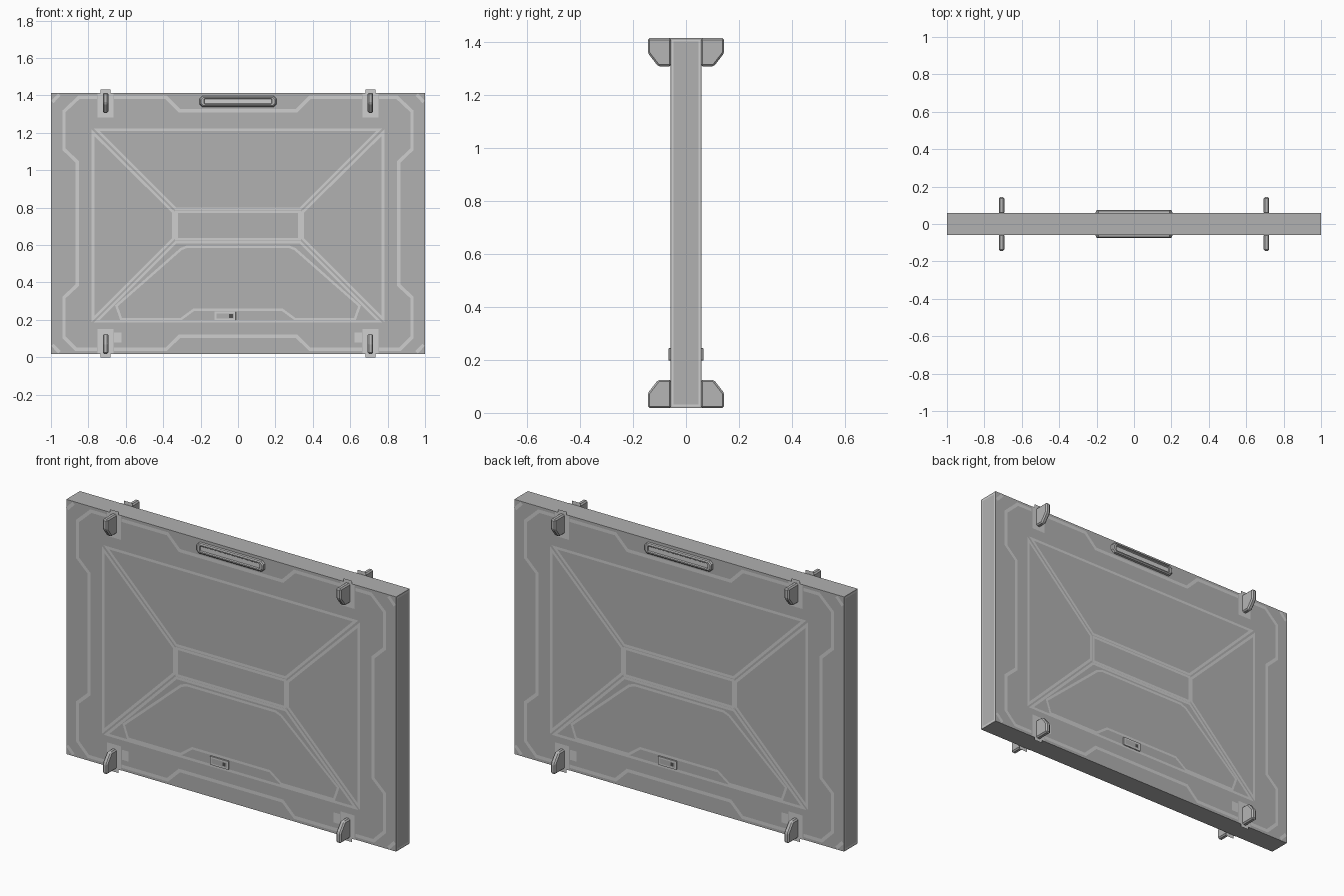
import bpy, bmesh
from mathutils import Vector

if "Cube" in bpy.data.objects:
    bpy.data.objects.remove(bpy.data.objects["Cube"])

Y = 0.059            # half thickness of the slab
ZB, ZT = 0.018, 1.414


def material(name, v):
    m = bpy.data.materials.new(name)
    m.diffuse_color = (v, v, v, 1)
    m.use_nodes = True
    m.node_tree.nodes["Principled BSDF"].inputs["Base Color"].default_value = m.diffuse_color
    return m


PANEL = material("panel grey", 0.44)
LINE = material("light grey trim", 0.62)
CLAMP = material("clamp grey", 0.46)
DARK = material("dark grey", 0.08)


def finish(name, bm, mats, bevel=0.0, recalc=True):
    if recalc:
        bmesh.ops.recalc_face_normals(bm, faces=bm.faces[:])
    me = bpy.data.meshes.new(name)
    bm.to_mesh(me)
    bm.free()
    ob = bpy.data.objects.new(name, me)
    bpy.context.collection.objects.link(ob)
    for m in mats:
        me.materials.append(m)
    if bevel:
        b = ob.modifiers.new("edge bevel", 'BEVEL')
        b.width, b.segments = bevel, 1
    return ob


def box(bm, x0, x1, y0, y1, z0, z1):
    vs = bmesh.ops.create_cube(bm, size=1)["verts"]
    for v in vs:
        v.co = ((x0 + x1) / 2 + v.co.x * (x1 - x0),
                (y0 + y1) / 2 + v.co.y * (y1 - y0),
                (z0 + z1) / 2 + v.co.z * (z1 - z0))


def ribbon(pts, closed, width):
    """Mitred flat strip along a 2D path, returned as quads."""
    pts = [Vector(p) for p in pts]
    n = len(pts)
    left, right = [], []
    for i, p in enumerate(pts):
        dirs = []
        if closed or i > 0:
            dirs.append((p - pts[i - 1]).normalized())
        if closed or i < n - 1:
            dirs.append((pts[(i + 1) % n] - p).normalized())
        norms = [Vector((-d.y, d.x)) for d in dirs]
        m = sum(norms, Vector((0, 0))).normalized()
        m *= width / 2 / max(m.dot(norms[0]), 0.35)
        left.append(p + m)
        right.append(p - m)
    return [(left[i], right[i], right[(i + 1) % n], left[(i + 1) % n])
            for i in range(n if closed else n - 1)]


def flat(bm, quads, offset=0.0015):
    """Lay 2D faces on the front, and turned half round on the back."""
    for s in (1, -1):
        for q in quads:
            f = bm.faces.new([bm.verts.new((s * p[0], -s * (Y + offset), p[1])) for p in q])
            f.normal_update()
            if f.normal.y * s > 0:
                f.normal_flip()


def rect(x0, x1, z0, z1):
    return [(x0, z0), (x1, z0), (x1, z1), (x0, z1)]


def mirror(pts):
    return [(-x, z) for x, z in pts]


def whole(half):
    """Complete a left half path with its mirror image."""
    return half + mirror(half)[::-1]


# Main slab
bm = bmesh.new()
box(bm, -1, 1, -Y, Y, ZB, ZT)
finish("panel_slab", bm, [PANEL])

# Stepped outer trim
side = [(-.754, 1.39), (-.85, 1.39), (-.93, 1.315), (-.93, 1.112), (-.86, 1.045), (-.86, .385),
        (-.93, .32), (-.93, .107), (-.865, .042), (-.754, .042)]
corner_top, corner_bottom = [(-.993, 1.365), (-.955, 1.405)], [(-.993, .067), (-.955, .027)]
bm = bmesh.new()
for path in (side, corner_top, corner_bottom):
    for p in (path, mirror(path)):
        flat(bm, ribbon(p, False, .018))
flat(bm, ribbon(whole([(-.663, 1.39), (-.385, 1.39), (-.313, 1.318)]), False, .018))
flat(bm, ribbon(whole([(-.663, .042), (-.385, .042), (-.313, .112)]), False, .018))
finish("outer_trim", bm, [LINE], recalc=False)

# Central framed panels
left = [(-.775, 1.2), (-.345, .775), (-.345, .635), (-.775, .205)]
bm = bmesh.new()
for loop in (left, mirror(left),
             whole([(-.755, 1.217), (-.332, .794)]),
             whole([(-.755, .192), (-.332, .615)]),
             rect(-.329, .329, .63, .777)):
    flat(bm, ribbon(loop, True, .014))
lower = whole([(-.27, .592), (-.305, .578), (-.65, .275), (-.625, .204), (-.305, .204), (-.235, .255)])
flat(bm, ribbon(lower, True, .013), .002)
finish("centre_trim", bm, [LINE], recalc=False)

# Thin outline on the two end faces
bm = bmesh.new()
for s in (1, -1):
    for q in ribbon(rect(-.05, .05, ZB + .01, ZT - .01), True, .007):
        f = bm.faces.new([bm.verts.new((s * 1.0005, p.x, p.y)) for p in q])
        f.normal_update()
        if f.normal.x * s < 0:
            f.normal_flip()
finish("end_trim", bm, [LINE], recalc=False)

# Clamp backing plates, projecting tabs and small lower patches
bm = bmesh.new()
for s in (1, -1):
    c = s * .708
    plates = [rect(c - .042, c + .042, 1.282, ZT), rect(c - .042, c + .042, ZB, .15),
              rect(c - .026, c + .026, ZT, 1.432), rect(c - .026, c + .026, 0, ZB)]
    flat(bm, plates, .0025)
    flat(bm, [rect(*sorted((s * .662, s * .622)), .078, .133)])
finish("clamp_plates", bm, [LINE], recalc=False)

# Eight clamps with chamfered profile
profile = [(.055, ZB), (.144, ZB), (.144, .075), (.105, .125), (.055, .125)]
for x in (-.708, .708):
    for s in (1, -1):
        for upper in (False, True):
            bm = bmesh.new()
            ring = [(s * y, ZB + ZT - z if upper else z) for y, z in profile]
            a = [bm.verts.new((x - .0145, y, z)) for y, z in ring]
            b = [bm.verts.new((x + .0145, y, z)) for y, z in ring]
            bm.faces.new(a)
            bm.faces.new(b)
            for i in range(5):
                j = (i + 1) % 5
                bm.faces.new((a[i], a[j], b[j], b[i]))
            finish("upper_clamp" if upper else "lower_clamp", bm, [CLAMP], .007)

# Grip bars: chamfered octagon with a shallow recess
for s in (1, -1):
    bm = bmesh.new()

    def octagon(hx, hz, c, y):
        pts = [(-hx + c, -hz), (hx - c, -hz), (hx, -hz + c), (hx, hz - c),
               (hx - c, hz), (-hx + c, hz), (-hx, hz - c), (-hx, -hz + c)]
        return [bm.verts.new((x, s * y, 1.368 + z)) for x, z in pts]
    rings = [octagon(.206, .03, .016, Y), octagon(.203, .028, .015, .07),
             octagon(.197, .022, .012, .075), octagon(.182, .016, .005, .075),
             octagon(.178, .012, .003, .069)]
    for a, b in zip(rings, rings[1:]):
        for i in range(8):
            j = (i + 1) % 8
            bm.faces.new((a[i], a[j], b[j], b[i]))
    bm.faces.new(rings[0])
    inner = bm.faces.new(rings[-1])
    inner.material_index = 1
    finish("grip_bar", bm, [CLAMP, LINE])

# Indicator box with light rim and dark lamp
for s in (1, -1):
    bm = bmesh.new()
    box(bm, *sorted((-s * .125, -s * .012)), *sorted((-s * .055, -s * .066)), .197, .244)
    finish("indicator_box", bm, [PANEL], .002)
bm = bmesh.new()
flat(bm, ribbon(rect(-.12, -.017, .202, .239), True, .009), .0075)
finish("indicator_rim", bm, [LINE], recalc=False)
bm = bmesh.new()
flat(bm, [rect(-.047, -.028, .211, .23)], .0077)
finish("indicator_lamp", bm, [DARK], recalc=False)
